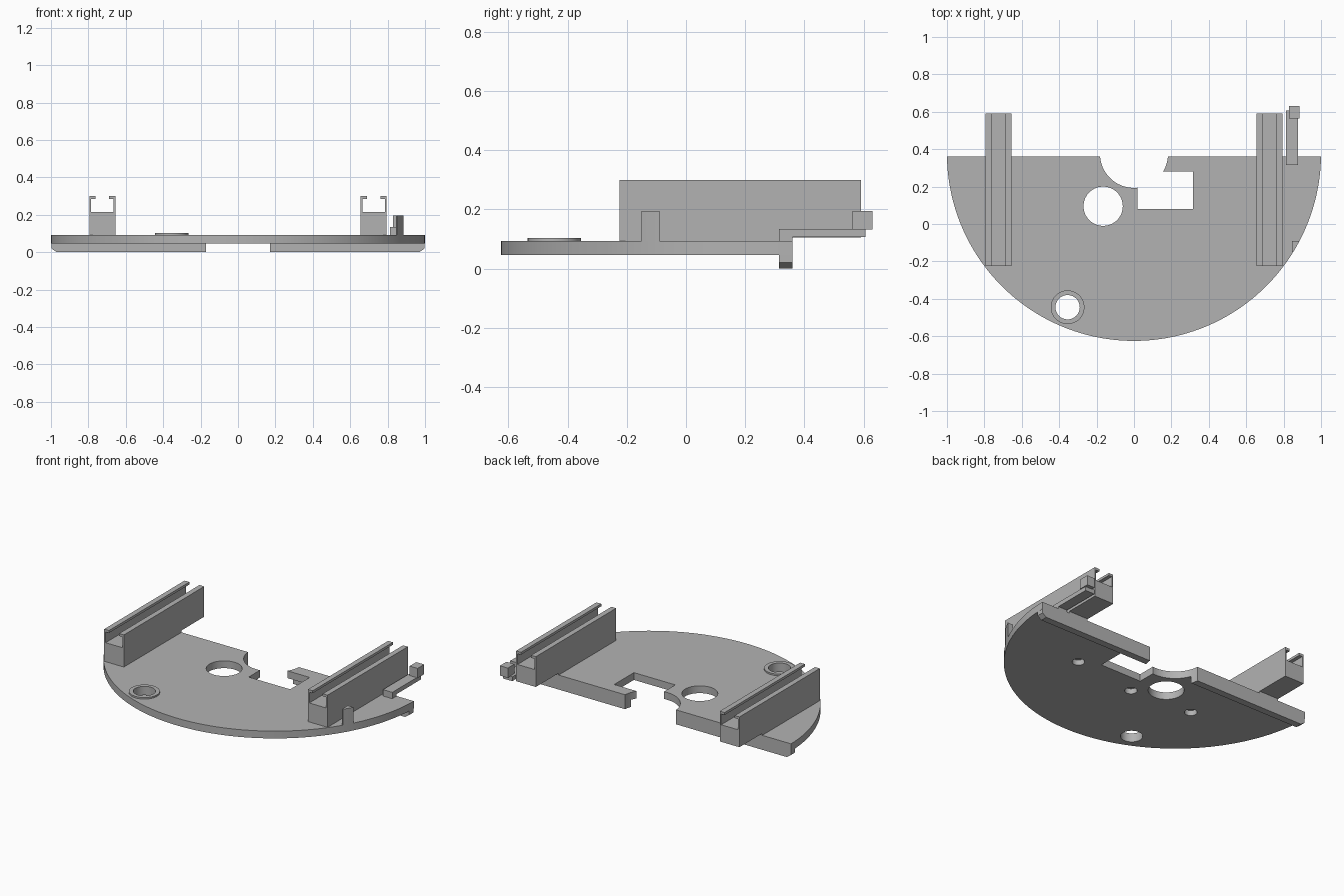
import bpy
import bmesh
import math

old = bpy.data.objects.get("Cube")
if old:
    bpy.data.objects.remove(old, do_unlink=True)

grey = bpy.data.materials.new("plain grey")
grey.use_nodes = True
grey.diffuse_color = (0.45, 0.45, 0.45, 1)
grey.node_tree.nodes["Principled BSDF"].inputs["Base Color"].default_value = (0.45, 0.45, 0.45, 1)

RADIUS, CENTRE_Y = 1.0, 0.375
BACK = 0.36
BOTTOM, TOP = 0.046, 0.093


def prism(name, points, lo, hi, axis="z"):
    """Extrude a flat outline along z (points are x, y) or along y (points are x, z)."""
    bm = bmesh.new()
    if axis == "z":
        verts = [bm.verts.new((a, b, lo)) for a, b in points]
        step = (0, 0, hi - lo)
    else:
        verts = [bm.verts.new((a, lo, b)) for a, b in points]
        step = (0, hi - lo, 0)
    face = bm.faces.new(verts)
    out = bmesh.ops.extrude_face_region(bm, geom=[face])
    moved = [v for v in out["geom"] if isinstance(v, bmesh.types.BMVert)]
    bmesh.ops.translate(bm, verts=moved, vec=step)
    bmesh.ops.recalc_face_normals(bm, faces=bm.faces)
    mesh = bpy.data.meshes.new(name)
    bm.to_mesh(mesh)
    bm.free()
    mesh.materials.append(grey)
    ob = bpy.data.objects.new(name, mesh)
    bpy.context.collection.objects.link(ob)
    return ob


def box(name, x0, x1, y0, y1, z0, z1):
    return prism(name, [(x0, y0), (x1, y0), (x1, y1), (x0, y1)], z0, z1)


def disc(name, x, y, r, z0, z1, sides=64):
    turn = 2 * math.pi / sides
    return prism(name, [(x + r * math.cos(i * turn), y + r * math.sin(i * turn))
                        for i in range(sides)], z0, z1)


def cut(target, cutters):
    for cutter in cutters:
        cutter.hide_render = True
        mod = target.modifiers.new("cut", "BOOLEAN")
        mod.operation = "DIFFERENCE"
        mod.solver = "EXACT"
        mod.object = cutter
        bpy.context.view_layer.objects.active = target
        bpy.ops.object.modifier_apply(modifier=mod.name)


def smooth(ob):
    bpy.ops.object.select_all(action="DESELECT")
    ob.select_set(True)
    bpy.context.view_layer.objects.active = ob
    bpy.ops.object.shade_smooth_by_angle(angle=math.radians(30))


# Half-round base plate
start = math.asin((BACK - CENTRE_Y) / RADIUS)
sweep = math.pi + 2 * start
arc = [(RADIUS * math.cos(start - sweep * i / 96),
        CENTRE_Y + RADIUS * math.sin(start - sweep * i / 96)) for i in range(97)]
plate = prism("base_plate", arc, BOTTOM, TOP)

# Lip under the back edge, chamfered at its ends
lip = prism("back_lip", [(-0.998, BOTTOM), (-0.998, 0.02), (-0.97, 0), (0.97, 0),
                         (0.998, 0.02), (0.998, BOTTOM)], 0.315, BACK, "y")

# Raised ring around the front hole
ring = disc("hole_ring", -0.355, -0.445, 0.09, TOP, 0.103)

# Openings
notch = disc("round_notch_cutter", 0, CENTRE_Y, 0.182, -0.1, 0.3)
window = box("window_cutter", 0.02, 0.315, 0.08, 0.28, -0.1, 0.3)
large_hole = disc("large_hole_cutter", -0.165, 0.095, 0.105, -0.1, 0.3)
ring_hole = disc("ring_hole_cutter", -0.355, -0.445, 0.065, -0.1, 0.3)
blind = [disc("blind_hole_cutter", x, y, 0.037, -0.1, 0.08, 32)
         for x, y in [(0.44, 0.02), (-0.01, -0.04), (-0.44, -0.01)]]
cut(plate, [notch, window, large_hole, ring_hole] + blind)
cut(lip, [notch])
cut(ring, [ring_hole])
for cutter in [notch, window, large_hole, ring_hole] + blind:
    bpy.data.objects.remove(cutter, do_unlink=True)

# Two slotted rails, overhanging the back edge
half = [(0.07, 0.105), (0.07, 0.3), (0.036, 0.3), (0.036, 0.284), (0.06, 0.284), (0.06, 0.215)]
section = half + [(-x, z) for x, z in reversed(half)]
for side, cx in (("left", 0.725), ("right", -0.725)):
    prism(side + "_rail", [(cx + x, z) for x, z in section], -0.225, 0.592, "y")
    box(side + "_rail_foot", cx - 0.07, cx + 0.07, -0.225, BACK, TOP, 0.105)

# Side arm with an upright tip
box("arm_foot", 0.812, 0.878, 0.315, BACK, TOP, 0.106)
box("arm", 0.812, 0.878, 0.315, 0.607, 0.106, 0.134)
box("arm_tip", 0.828, 0.884, 0.563, 0.63, 0.132, 0.195)

# Small wedge post that follows the plate's rim
rim = [(math.sqrt(RADIUS ** 2 - (y - CENTRE_Y) ** 2), y)
       for y in (-0.15, -0.135, -0.12, -0.105, -0.09)]
prism("rim_post", [(0.845, -0.15)] + rim + [(0.845, -0.09)], TOP, 0.195)

for ob in (plate, lip, ring):
    smooth(ob)
